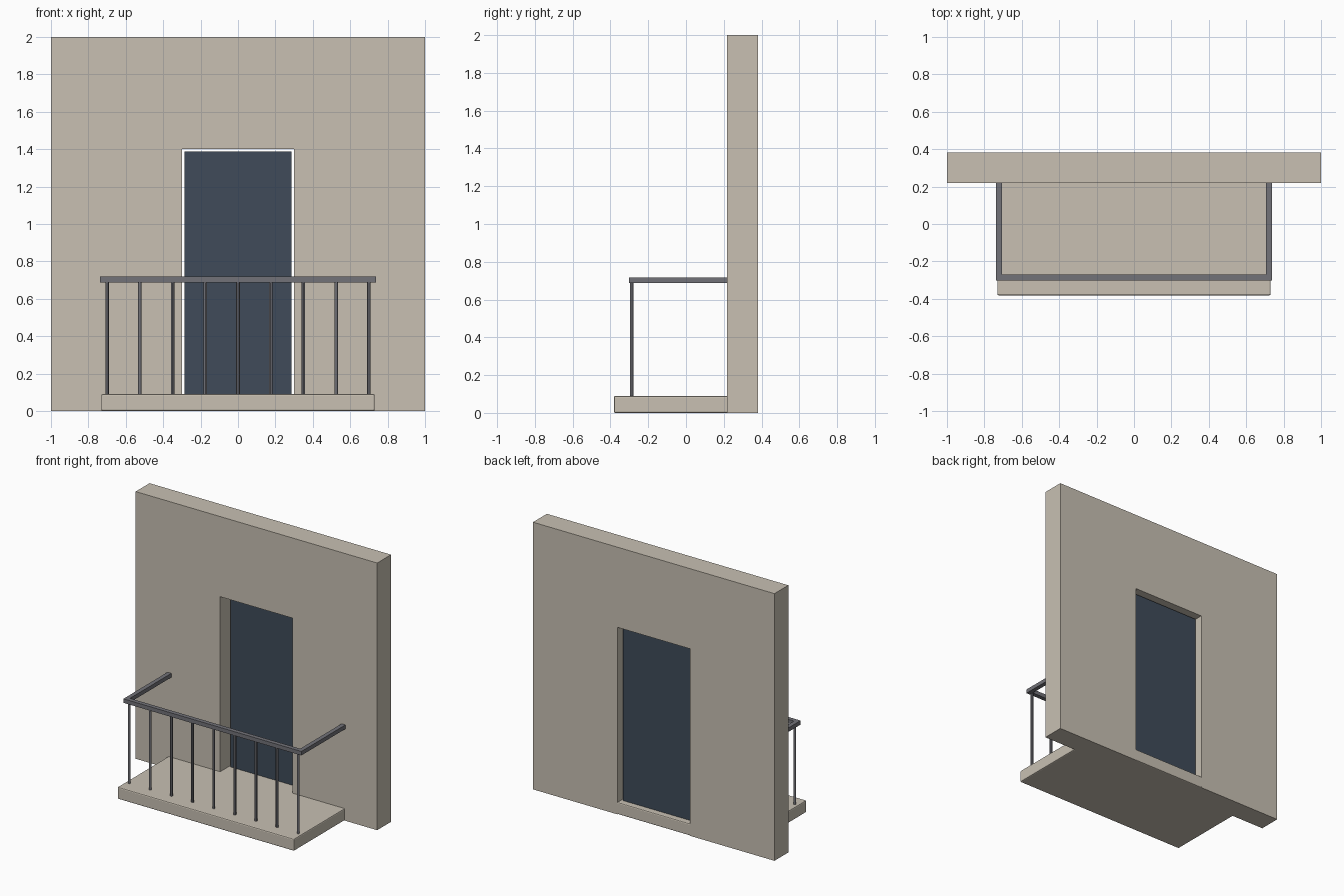
import bpy, bmesh
from mathutils import Matrix, Vector

if "Cube" in bpy.data.objects:
    bpy.data.objects.remove(bpy.data.objects["Cube"])


def material(name, rgb):
    m = bpy.data.materials.new(name)
    m.diffuse_color = (*rgb, 1)
    m.use_nodes = True
    m.node_tree.nodes["Principled BSDF"].inputs["Base Color"].default_value = m.diffuse_color
    return m


stone = material("stone", (0.58, 0.53, 0.45))
metal = material("metal", (0.17, 0.17, 0.19))
glass = material("dark_glass", (0.05, 0.07, 0.10))


def finish(bm, name, mat, bevel=0.0):
    bmesh.ops.recalc_face_normals(bm, faces=bm.faces)
    mesh = bpy.data.meshes.new(name)
    bm.to_mesh(mesh)
    bm.free()
    ob = bpy.data.objects.new(name, mesh)
    bpy.context.collection.objects.link(ob)
    mesh.materials.append(mat)
    if bevel:
        mod = ob.modifiers.new("bevel", "BEVEL")
        mod.width, mod.segments = bevel, 2
    return ob


def box(name, lo, hi, mat, bevel=0.0):
    lo, hi = Vector(lo), Vector(hi)
    bm = bmesh.new()
    bmesh.ops.create_cube(bm, size=1, matrix=Matrix.Translation((lo + hi) / 2)
                          @ Matrix.Diagonal((*(hi - lo), 1)))
    return finish(bm, name, mat, bevel)


def prism(name, points, offset, mat):
    bm = bmesh.new()
    face = bm.faces.new([bm.verts.new(p) for p in points])
    ext = bmesh.ops.extrude_face_region(bm, geom=[face], use_keep_orig=True)
    verts = [v for v in ext["geom"] if isinstance(v, bmesh.types.BMVert)]
    bmesh.ops.translate(bm, verts=verts, vec=offset)
    return finish(bm, name, mat)


FRONT, BACK = 0.218, 0.382

# wall with a doorway reaching the floor
outline = [(-1, 0), (-1, 2), (1, 2), (1, 0), (0.3, 0), (0.3, 1.4), (-0.3, 1.4), (-0.3, 0)]
prism("wall", [(x, FRONT, z) for x, z in outline], (0, BACK - FRONT, 0), stone)

# balcony slab, running through the doorway as its threshold
box("balcony_slab", (-0.731, -BACK, 0), (0.731, BACK, 0.09), stone, 0.008)

# door panel, set back in the opening with a gap around it
box("door_panel", (-0.286, 0.321, 0.085), (0.286, 0.337, 1.387), glass)

# U-shaped handrail
W, T, Y = 0.737, 0.032, -0.303
u = [(-W, FRONT), (-W, Y), (W, Y), (W, FRONT), (W - T, FRONT), (W - T, Y + T),
     (T - W, Y + T), (T - W, FRONT)]
prism("handrail", [(x, y, 0.688) for x, y in u], (0, 0, 0.03), metal)

# round balusters along the front
for i in range(9):
    bm = bmesh.new()
    bmesh.ops.create_cone(bm, cap_ends=True, segments=12, radius1=0.0095, radius2=0.0095,
                          depth=0.61, matrix=Matrix.Translation((-0.7 + 0.175 * i, -0.287, 0.39)))
    ob = finish(bm, f"baluster_{i + 1}", metal)
    bpy.ops.object.select_all(action='DESELECT')
    bpy.context.view_layer.objects.active = ob
    ob.select_set(True)
    bpy.ops.object.shade_smooth_by_angle()
